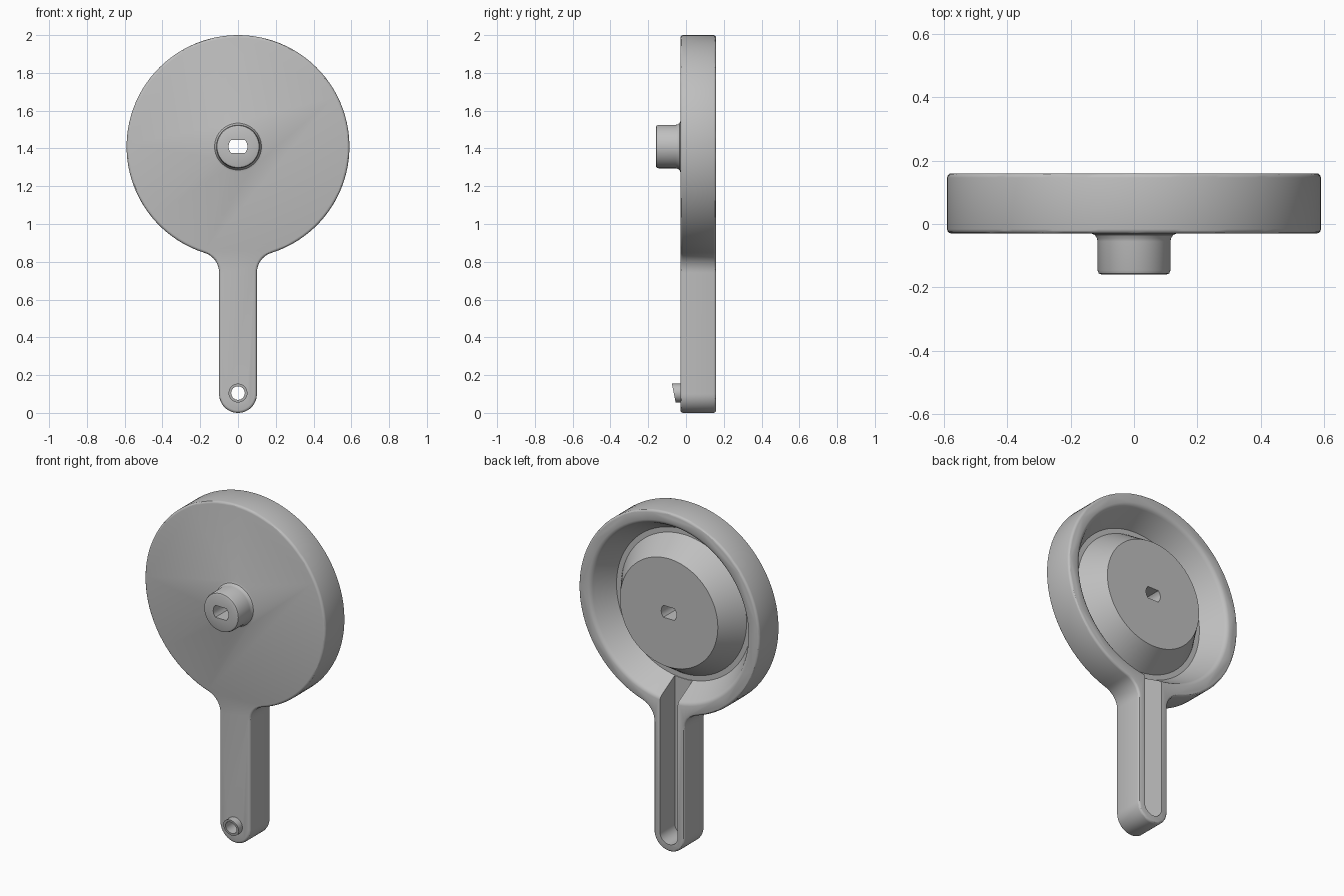
import bpy, bmesh, math
from math import sin, cos, pi, sqrt

if "Cube" in bpy.data.objects:
    bpy.data.objects.remove(bpy.data.objects["Cube"])

# Main dimensions
DISC_Z, DISC_R = 1.41, 0.59
FRONT, BACK, FLOOR = -0.03, 0.16, 0.02
GRIP_Z, GRIP_R, FILLET = 0.1, 0.1, 0.11

grey = bpy.data.materials.new("light grey")
grey.use_nodes = True
COLOUR = (0.52, 0.52, 0.52, 1)
grey.diffuse_color = COLOUR
grey.node_tree.nodes["Principled BSDF"].inputs["Base Color"].default_value = COLOUR


def arc(cx, cz, r, a0, a1, n):
    """Points along an arc in the front plane, angles in radians."""
    return [(cx + r * cos(a0 + (a1 - a0) * i / n), cz + r * sin(a0 + (a1 - a0) * i / n))
            for i in range(n + 1)]


def finish(bm, name):
    bmesh.ops.remove_doubles(bm, verts=bm.verts, dist=1e-5)
    bmesh.ops.recalc_face_normals(bm, faces=bm.faces)
    mesh = bpy.data.meshes.new(name)
    bm.to_mesh(mesh)
    bm.free()
    mesh.materials.append(grey)
    obj = bpy.data.objects.new(name, mesh)
    bpy.context.collection.objects.link(obj)
    return obj


def prism(name, outline, y0, y1):
    """Extrude an (x, z) outline along y."""
    bm = bmesh.new()
    face = bm.faces.new([bm.verts.new((x, y0, z)) for x, z in outline])
    new = bmesh.ops.extrude_face_region(bm, geom=[face])["geom"]
    bmesh.ops.translate(bm, vec=(0, y1 - y0, 0),
                        verts=[v for v in new if isinstance(v, bmesh.types.BMVert)])
    return finish(bm, name)


def lathe(name, profile, steps=96):
    """Spin a closed (radius, y) profile around the disc axis."""
    bm = bmesh.new()
    face = bm.faces.new([bm.verts.new((r, y, DISC_Z)) for r, y in profile])
    edges = list(face.edges)
    bmesh.ops.delete(bm, geom=[face], context="FACES_ONLY")
    bmesh.ops.spin(bm, geom=edges, cent=(0, 0, DISC_Z), axis=(0, 1, 0),
                   angle=2 * pi, steps=steps, use_duplicate=False)
    bmesh.ops.remove_doubles(bm, verts=bm.verts, dist=1e-5)
    bmesh.ops.dissolve_degenerate(bm, edges=bm.edges, dist=1e-5)
    return finish(bm, name)


def apply(obj, mod):
    bpy.context.view_layer.objects.active = obj
    bpy.ops.object.modifier_apply(modifier=mod.name)


def combine(obj, other, operation):
    mod = obj.modifiers.new(operation, "BOOLEAN")
    mod.operation, mod.object, mod.solver = operation, other, "EXACT"
    apply(obj, mod)
    bpy.data.objects.remove(other)


# Body outline: right half from grip bottom to disc top, then mirrored
neck_z = DISC_Z - sqrt((DISC_R + FILLET) ** 2 - (GRIP_R + FILLET) ** 2)
meet = math.atan2(neck_z - DISC_Z, GRIP_R + FILLET)
half = arc(0, GRIP_Z, GRIP_R, -pi / 2, 0, 12)
half += arc(GRIP_R + FILLET, neck_z, FILLET, pi, meet + pi, 10)
half += arc(0, DISC_Z, DISC_R, meet, pi / 2, 44)[1:]
outline = half + [(-x, z) for x, z in reversed(half[1:-1])]
body = prism("paddle_body", outline, FRONT, BACK)
bevel = body.modifiers.new("soft edges", "BEVEL")
bevel.width, bevel.segments, bevel.angle_limit = 0.014, 3, math.radians(50)
apply(body, bevel)

# Ring recess in the back, leaving the central cone standing
ring = lathe("recess_cutter", [(0.307, 0.18), (0.41, FLOOR), (0.44, FLOOR), (0.509, 0.142),
                               (0.515, 0.151), (0.524, 0.157), (0.536, 0.161), (0.536, 0.18)])
combine(body, ring, "DIFFERENCE")

# Channel along the back of the grip
w = 0.058
channel = prism("channel_cutter", arc(0, GRIP_Z, w, -pi, 0, 16) + [(w, 0.985), (-w, 0.985)],
                FLOOR + 0.002, 0.2)
combine(body, channel, "DIFFERENCE")

# Hub on the front, flared at its foot
hub = lathe("hub", [(0, 0), (0.135, 0), (0.135, FRONT), (0.124, -0.034), (0.117, -0.045),
                    (0.115, -0.055), (0.115, -0.146), (0.111, -0.156), (0.101, -0.16),
                    (0, -0.16)], 64)
combine(body, hub, "UNION")

# Short collar at the grip end, with a slanted tip
collar = prism("collar", arc(0, 0.105, 0.05, 0, 2 * pi, 40)[:-1], -0.065, 0.0)
for v in collar.data.vertices:
    if v.co.y < -0.05:
        v.co.y -= (v.co.z - 0.105) * 0.2
combine(body, collar, "UNION")

# Through holes: flat-sided shaft slot and round grip hole
a = math.asin(0.7)
slot = arc(0, DISC_Z, 0.05, -a, a, 10) + arc(0, DISC_Z, 0.05, pi - a, pi + a, 10)
combine(body, prism("slot_cutter", slot, -0.3, 0.3), "DIFFERENCE")
combine(body, prism("hole_cutter", arc(0, 0.105, 0.036, 0, 2 * pi, 32)[:-1], -0.3, 0.3),
        "DIFFERENCE")

bpy.ops.object.select_all(action="DESELECT")
body.select_set(True)
bpy.context.view_layer.objects.active = body
bpy.ops.object.shade_smooth_by_angle(angle=math.radians(30))
